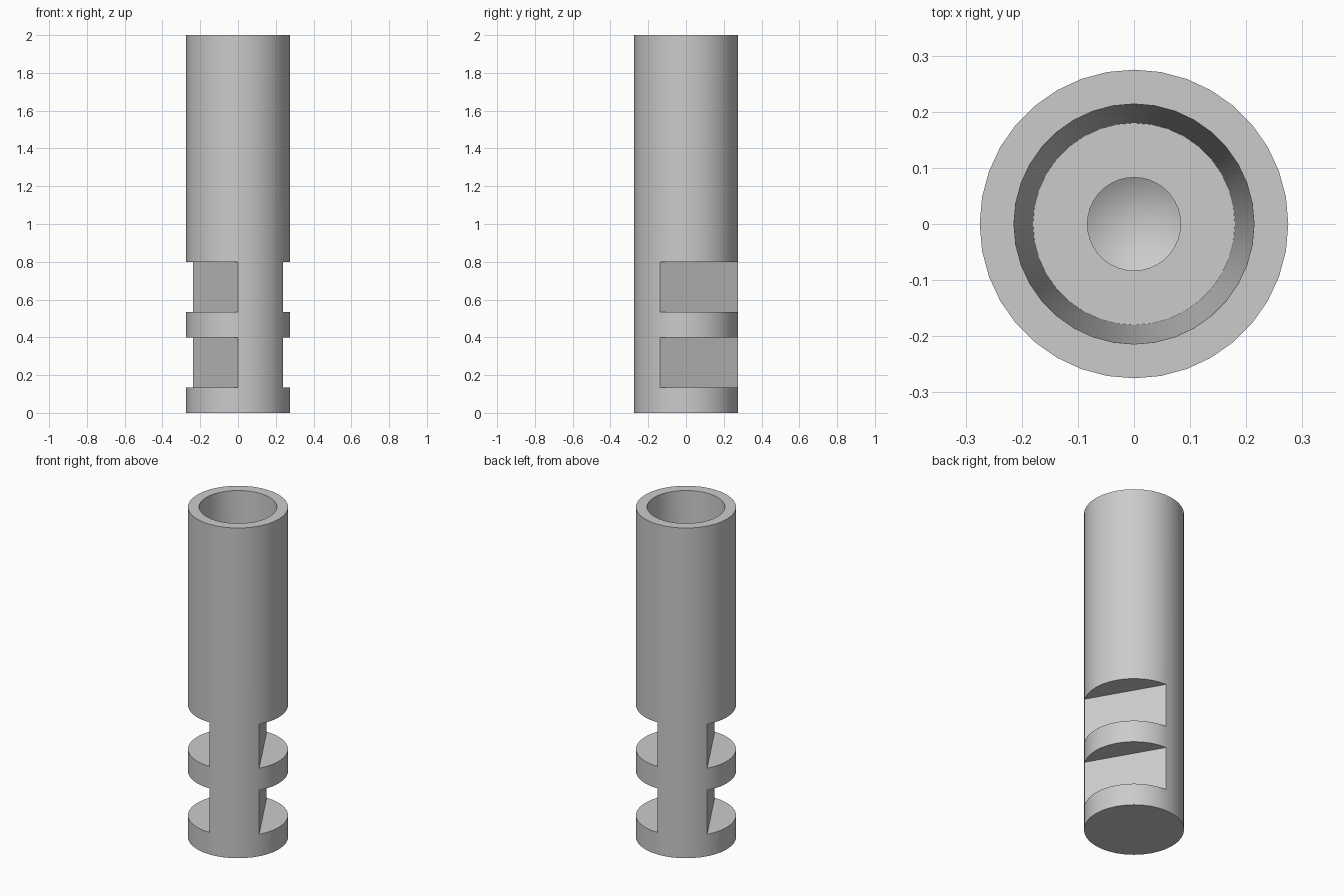
import bpy, bmesh, math
from mathutils import Vector

cube = bpy.data.objects.get("Cube")
if cube:
    bpy.data.objects.remove(cube, do_unlink=True)

SEGMENTS = 36
RADIUS = 0.275
UNIT = 2 / 15                                # length module of the shank
FLAT = RADIUS * 0.5                          # distance of the flats from the axis
ACROSS = Vector((math.cos(math.radians(30)), math.sin(math.radians(30)), 0))


def ring(bm, radius, z, flats=False):
    """One loop of vertices, optionally clipped by the two parallel flats."""
    verts = []
    for i in range(SEGMENTS):
        a = math.tau * i / SEGMENTS
        p = Vector((radius * math.cos(a), radius * math.sin(a), z))
        if flats:
            d = p.dot(ACROSS)
            p -= ACROSS * (d - max(-FLAT, min(FLAT, d)))
        verts.append(bm.verts.new(p))
    return verts


def bridge(bm, low, high):
    for i in range(SEGMENTS):
        j = (i + 1) % SEGMENTS
        bm.faces.new((low[i], low[j], high[j], high[i]))


bm = bmesh.new()

# Outside: base disc, then two notches
loops = [ring(bm, RADIUS, 0)]
for start, end in ((1, 3), (4, 6)):
    for z, flats in ((start, False), (start, True), (end, True), (end, False)):
        loops.append(ring(bm, RADIUS, z * UNIT, flats))

# Sleeve, tapered bore and small drilled hole
for radius, z in ((RADIUS, 2), (0.214, 2), (0.18, 1), (0.083, 1), (0.083, 0.7)):
    loops.append(ring(bm, radius, z))

for low, high in zip(loops, loops[1:]):
    bridge(bm, low, high)
bm.faces.new(list(reversed(loops[0])))

# Pointed end of the drilled hole
tip = bm.verts.new((0, 0, 0.65))
last = loops[-1]
for i in range(SEGMENTS):
    bm.faces.new((last[i], last[(i + 1) % SEGMENTS], tip))

bmesh.ops.remove_doubles(bm, verts=bm.verts[:], dist=0.0001)
bmesh.ops.recalc_face_normals(bm, faces=bm.faces[:])
mesh = bpy.data.meshes.new("notched_sleeve")
bm.to_mesh(mesh)
bm.free()
sleeve = bpy.data.objects.new("notched_sleeve", mesh)
bpy.context.collection.objects.link(sleeve)

# Plain grey metal
grey = bpy.data.materials.new("light_grey")
grey.use_nodes = True
colour = (0.6, 0.6, 0.6, 1)
grey.diffuse_color = colour
grey.node_tree.nodes["Principled BSDF"].inputs["Base Color"].default_value = colour
mesh.materials.append(grey)

# Smooth round walls, sharp rims and notches
bpy.ops.object.select_all(action='DESELECT')
sleeve.select_set(True)
bpy.context.view_layer.objects.active = sleeve
bpy.ops.object.shade_smooth_by_angle(angle=math.radians(25))
